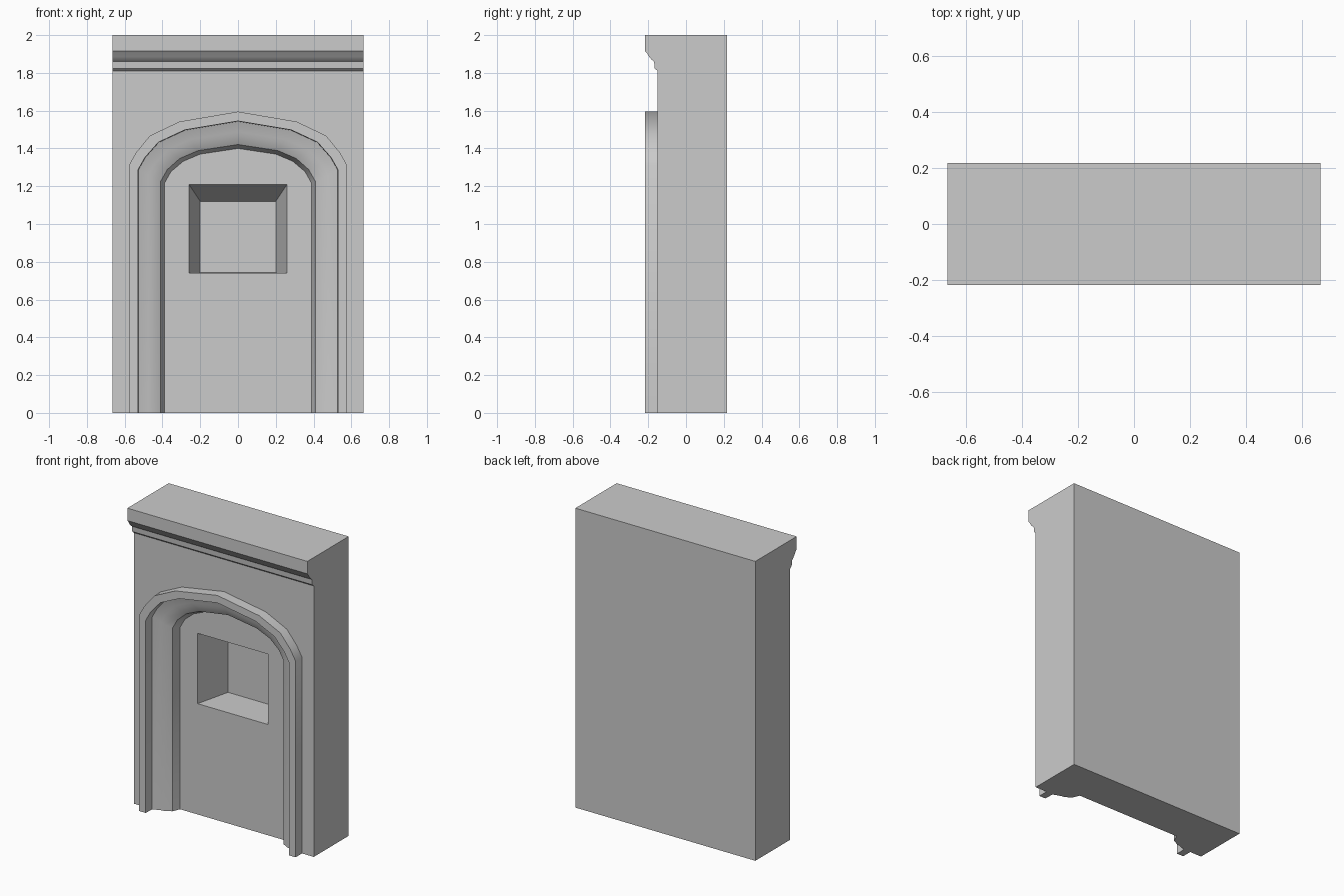
import bpy, bmesh, math

if "Cube" in bpy.data.objects:
    bpy.data.objects.remove(bpy.data.objects["Cube"])

HALF_W, BACK, WALL, PANEL = 0.665, 0.218, -0.15, -0.055

# Half arch outlines (x, z): outside of the moulding and edge of the sunk panel
ARCH_OUT = [(0.578, 0), (0.578, 1.31), (0.54, 1.378), (0.466, 1.468), (0.31, 1.542), (0, 1.595)]
ARCH_IN = [(0.39, 0), (0.39, 1.215), (0.355, 1.277), (0.29, 1.332), (0.20, 1.37), (0, 1.40)]

# Moulding section (x at the jamb, y), from wall face inwards to the panel
MOULDING = [(0.578, WALL), (0.578, -0.218), (0.53, -0.218), (0.528, -0.152),
            (0.475, -0.133), (0.455, -0.13), (0.41, -0.105), (0.39, PANEL)]

# Cornice section (y, z), from wall face up to the top
CORNICE = [(WALL, 1.81), (-0.166, 1.824), (-0.169, 1.86), (-0.18, 1.868),
           (-0.195, 1.885), (-0.208, 1.906), (-0.218, 1.917), (-0.218, 2.0)]

bm = bmesh.new()


def face(points, side):
    bm.faces.new([bm.verts.new((side * x, y, z)) for x, y, z in points])


def strip(a, b, side):
    """Quads between two matching rows of points."""
    for i in range(len(a) - 1):
        face([a[i], a[i + 1], b[i + 1], b[i]], side)


def arch_ring(x, y):
    """Arch outline blended so its jamb stands at x, at depth y."""
    t = (0.578 - x) / (0.578 - 0.39)
    return [(ox + (ix - ox) * t, y, oz + (iz - oz) * t)
            for (ox, oz), (ix, iz) in zip(ARCH_OUT, ARCH_IN)]


for s in (1, -1):
    # Arch moulding
    rings = [arch_ring(x, y) for x, y in MOULDING]
    for a, b in zip(rings, rings[1:]):
        strip(a, b, s)

    # Wall face around the arch
    face(rings[0] + [(0, WALL, 1.81), (HALF_W, WALL, 1.81), (HALF_W, WALL, 0)], s)

    # Cornice
    strip([(0, y, z) for y, z in CORNICE], [(HALF_W, y, z) for y, z in CORNICE], s)

    # Block: side, back, top, bottom
    face([(HALF_W, BACK, 2), (HALF_W, BACK, 0), (HALF_W, WALL, 0)]
         + [(HALF_W, y, z) for y, z in CORNICE], s)
    face([(0, BACK, 0), (HALF_W, BACK, 0), (HALF_W, BACK, 2), (0, BACK, 2)], s)
    face([(0, BACK, 2), (HALF_W, BACK, 2), (HALF_W, -0.218, 2), (0, -0.218, 2)], s)
    face([(0, BACK, 0), (HALF_W, BACK, 0), (HALF_W, WALL, 0)]
         + [(x, y, 0) for x, y in MOULDING] + [(0, PANEL, 0)], s)

    # Sunk panel with window opening, then the splayed window recess
    opening = [(0, PANEL, 1.21), (0.26, PANEL, 1.21), (0.26, PANEL, 0.74), (0, PANEL, 0.74)]
    inner = [(0, 0.18, 1.12), (0.20, 0.18, 1.12), (0.20, 0.18, 0.742), (0, 0.18, 0.742)]
    face(rings[-1] + opening + [(0, PANEL, 0)], s)
    strip(opening, inner, s)
    face(inner, s)

# Weld the halves into one closed solid
bmesh.ops.remove_doubles(bm, verts=bm.verts, dist=1e-4)
bmesh.ops.recalc_face_normals(bm, faces=bm.faces)
bmesh.ops.triangulate(bm, faces=[f for f in bm.faces if len(f.verts) > 4])

mesh = bpy.data.meshes.new("arched_wall_niche")
bm.to_mesh(mesh)
bm.free()
obj = bpy.data.objects.new("arched_wall_niche", mesh)
bpy.context.collection.objects.link(obj)
bpy.context.view_layer.objects.active = obj
obj.select_set(True)
bpy.ops.object.shade_smooth_by_angle(angle=math.radians(30))
